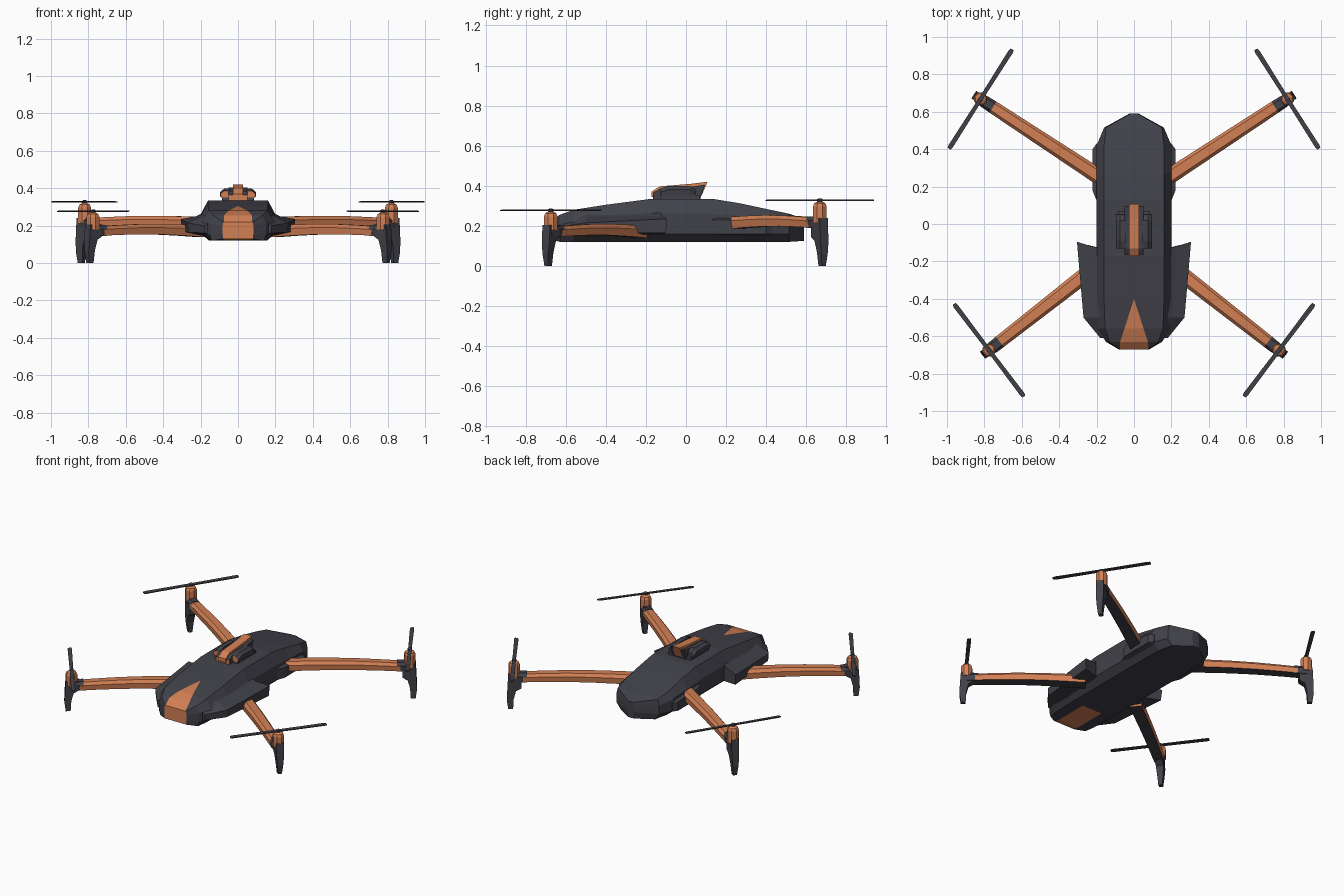
import bpy, bmesh, math
from mathutils import Vector

if "Cube" in bpy.data.objects:
    bpy.data.objects.remove(bpy.data.objects["Cube"])


def material(name, rgb):
    m = bpy.data.materials.new(name)
    m.diffuse_color = (*rgb, 1)
    m.use_nodes = True
    m.node_tree.nodes["Principled BSDF"].inputs["Base Color"].default_value = m.diffuse_color
    return m


DARK = material("charcoal", (0.053, 0.053, 0.068))
ORANGE = material("copper orange", (0.65, 0.215, 0.09))


def loft(name, rings, mats, rule=None, both=False):
    """Skin closed rings of points, cap the ends; optionally add the mirrored twin."""
    for s in ((1, -1) if both else (1,)):
        bm = bmesh.new()
        vs = [[bm.verts.new((p[0] * s, p[1], p[2])) for p in r] for r in rings]
        n = len(rings[0])
        for a, b in zip(vs, vs[1:]):
            for i in range(n):
                j = (i + 1) % n
                bm.faces.new((a[i], a[j], b[j], b[i]))
        bm.faces.new(vs[0][::-1])
        bm.faces.new(vs[-1])
        bmesh.ops.remove_doubles(bm, verts=bm.verts, dist=0.0005)
        bmesh.ops.recalc_face_normals(bm, faces=bm.faces)
        bm.normal_update()
        if rule:
            for f in bm.faces:
                f.material_index = int(rule(f.calc_center_median(), f.normal))
        label = name if not both else name + ("_right" if s > 0 else "_left")
        me = bpy.data.meshes.new(label)
        bm.to_mesh(me)
        bm.free()
        for m in mats:
            me.materials.append(m)
        bpy.context.collection.objects.link(bpy.data.objects.new(label, me))


def turned(name, c, profile, mat, sides=8):
    """Low-poly turned part at (x, y) from (radius, z) pairs."""
    rings = [[(c[0] + r * math.cos(math.tau * (k + .5) / sides),
               c[1] + r * math.sin(math.tau * (k + .5) / sides), z) for k in range(sides)]
             for r, z in profile]
    loft(name, rings, [mat], both=True)


def plate(name, profile, x0, x1, mats, rule=None, both=False):
    """Side profile (y, z) extruded from x0 to x1."""
    loft(name, [[(x, y, z) for y, z in profile] for x in (x0, x1)], mats, rule, both)


# fuselage: y, stripe, top, mid, bottom half widths, z top, upper, lower, bottom
sections = [
    (-.67, .074, .078, .082, .08, .22, .20, .16, .13),
    (-.63, .074, .13, .15, .14, .255, .21, .15, .12),
    (-.56, .0515, .155, .195, .15, .28, .22, .16, .12),
    (-.40, 0, .16, .20, .155, .305, .25, .16, .12),
    (-.17, 0, .16, .20, .155, .335, .26, .16, .12),
    (.13, 0, .16, .20, .155, .335, .26, .16, .12),
    (.27, 0, .16, .20, .155, .312, .25, .16, .12),
    (.42, 0, .16, .20, .15, .28, .24, .16, .12),
    (.515, 0, .15, .16, .13, .26, .22, .16, .12),
    (.59, 0, .02, .025, .02, .235, .20, .17, .125),
]
rings = []
for y, c, wt, wm, wb, zt, zu, zl, zb in sections:
    half = [(c, zt), (wt, zt), (wm, zu), (wm, zl), (wb, zb), (min(.075, wb * .9), zb)]
    rings.append([(x, y, z) for x, z in half] + [(-x, y, z) for x, z in reversed(half)])
loft("fuselage", rings, [DARK, ORANGE], lambda c, n: abs(c.x) < .02 and c.y < -.42)

# front shoulder fairings
fair = [
    [(.15, -.135, .29), (.225, -.12, .25), (.305, -.095, .235), (.30, -.10, .165), (.15, -.135, .15)],
    [(.14, -.50, .275), (.205, -.50, .245), (.27, -.50, .215), (.265, -.50, .165), (.15, -.50, .14)],
    [(.12, -.61, .24), (.15, -.61, .22), (.18, -.61, .20), (.175, -.61, .16), (.12, -.61, .14)],
]
loft("front_shoulder", fair, [DARK], both=True)

# rear shoulder pads
pad = [[(.17, y, zt), (x, y, zt - .02), (x, y, .16), (.17, y, .145)]
       for y, x, zt in ((.13, .202, .25), (.18, .222, .25), (.40, .222, .24), (.43, .20, .23))]
loft("rear_shoulder", pad, [DARK], both=True)

# arm sets: arm root, motor centre, arm height, leg top, rotor height, blade end
sets = {
    "front": ((.20, -.225), (.775, -.675), .168, .205, .277, (.96, -.43)),
    "rear": ((.16, .235), (.82, .668), .212, .24, .327, (.987, .405)),
}
for end, (root, motor, za, zleg, zrot, tip) in sets.items():
    a, m = Vector((*root, 0)), Vector((*motor, 0))
    d = (m - a).normalized()
    side = Vector((-d.y, d.x, 0))
    up = Vector((0, 0, 1))
    length = (m - a).length

    # arched arm with a dark underside
    def beam(t, w, h, z):
        o = a + d * t * length + up * z
        return [o + side * x * w + up * v * h for x, v in
                ((-.6, 1), (.6, 1), (1, .35), (.9, -.9), (-.9, -.9), (-1, .35))]
    arm = [beam(t, .043 - .009 * t, .032 - .006 * t, za + .012 * math.sin(math.pi * t))
           for t in (0, .2, .4, .6, .8, .93)]
    loft(end + "_arm", arm, [ORANGE, DARK], lambda c, n: n.z < -.6, both=True)

    # dark joint between arm and motor
    joint = [beam(t, w, .03, za + .005) for t, w in ((.9, .033), (.96, .034), (1.03, .026))]
    loft(end + "_motor_joint", joint, [DARK], both=True)

    # landing leg under the motor
    prof = ((-.045, zleg), (.036, zleg), (.042, .12), (.044, .06), (.036, 0), (.006, 0),
            (.002, .07), (-.012, .125), (-.045, .145))
    leg = [[m + d * r + up * z + side * s * (.012 + .012 * min(1, z / .12)) for r, z in prof]
           for s in (-1, 1)]
    loft(end + "_leg", leg, [DARK], both=True)

    # motor can, hub and two-blade rotor
    turned(end + "_motor", motor, [(.037, zleg - .025), (.037, zrot - .03),
                                   (.03, zrot - .015), (.016, zrot - .007)], ORANGE)
    turned(end + "_rotor_hub", motor, [(.014, zrot - .012), (.014, zrot + .006),
                                       (.007, zrot + .01)], DARK)
    b = Vector((*tip, 0)) - m
    blade_len = b.length
    b.normalize()
    q = Vector((-b.y, b.x, 0))
    blade = [[m + b * t * blade_len + q * x * w + up * (zrot + v) for x, v in
              ((-1, -.004), (1, -.002), (1, .004), (-1, .002))]
             for t, w in ((-1.01, .009), (-.96, .013), (-.1, .011), (.1, .011), (.96, .013), (1.01, .009))]
    loft(end + "_rotor", blade, [DARK], both=True)

# top sensor unit: foot, dark cheeks, orange spine and side pods
plate("sensor_foot", ((-.13, .33), (.07, .33), (.07, .352), (-.12, .357)), -.085, .085, [DARK])
plate("sensor_body", ((-.165, .33), (.07, .33), (.095, .405), (.03, .395), (-.13, .385), (-.165, .365)),
      -.05, .05, [DARK, ORANGE], lambda c, n: n.y < -.5)
plate("sensor_spine", ((-.172, .345), (.075, .345), (.108, .42), (.03, .41), (-.13, .397), (-.172, .37)),
      -.028, .028, [ORANGE])
pod = [[(.045, y, zt), (.075, y, zt), (.095, y, zt - .018), (.09, y, .35), (.045, y, .35)]
       for y, zt in ((-.13, .385), (-.09, .398), (.02, .398), (.05, .375))]
loft("sensor_pod", pod, [DARK, ORANGE], lambda c, n: n.y < -.5, both=True)
